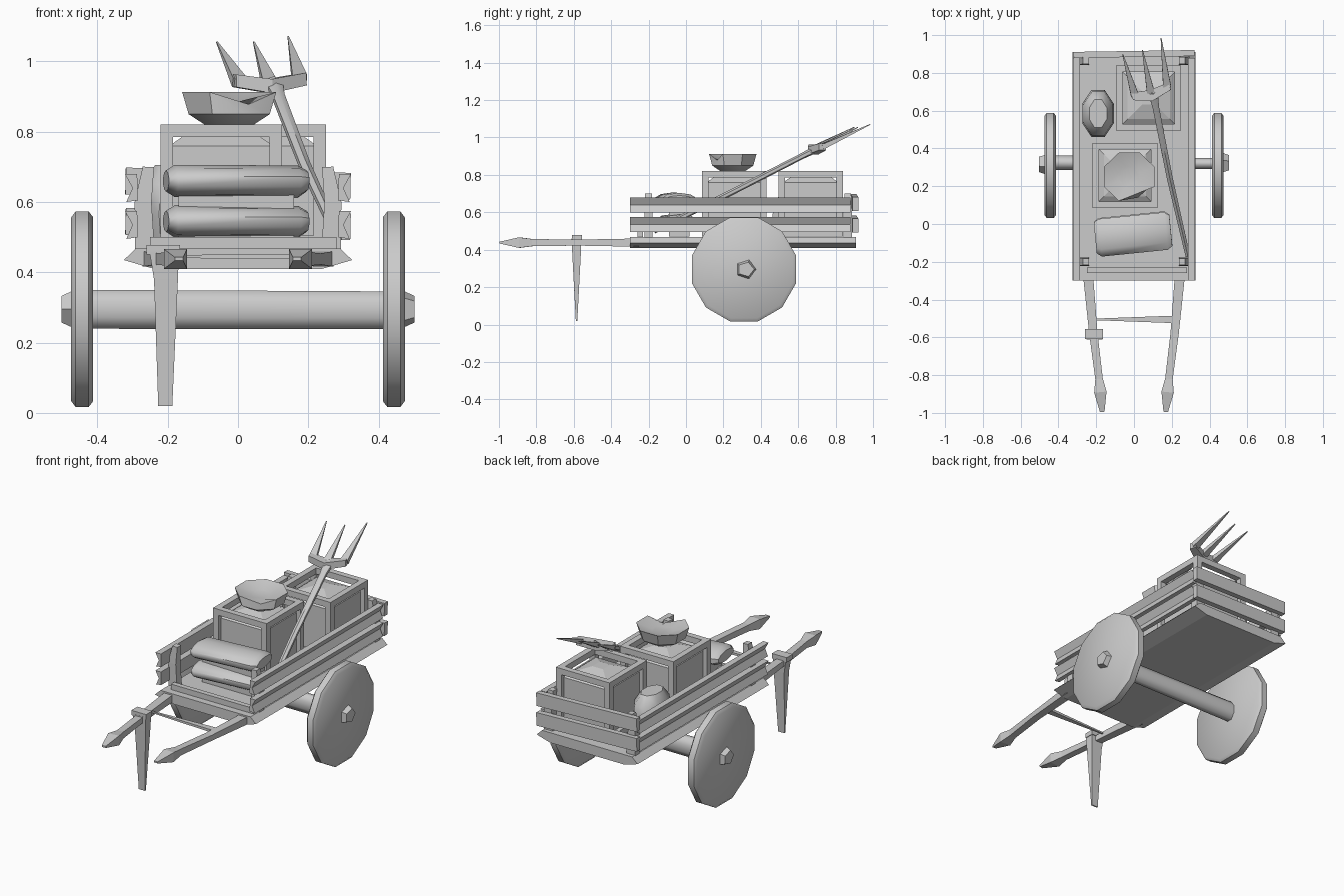
import bpy, bmesh, math
from mathutils import Vector

if "Cube" in bpy.data.objects:
    bpy.data.objects.remove(bpy.data.objects["Cube"], do_unlink=True)

grey = bpy.data.materials.new("plain_grey")
grey.use_nodes = True
grey.diffuse_color = (0.6, 0.6, 0.6, 1)
grey.node_tree.nodes["Principled BSDF"].inputs["Base Color"].default_value = (0.6, 0.6, 0.6, 1)


def finish(name, bm, angle=0):
    bmesh.ops.recalc_face_normals(bm, faces=bm.faces)
    mesh = bpy.data.meshes.new(name)
    bm.to_mesh(mesh)
    bm.free()
    mesh.materials.append(grey)
    ob = bpy.data.objects.new(name, mesh)
    bpy.context.collection.objects.link(ob)
    if angle:
        bpy.ops.object.select_all(action='DESELECT')
        ob.select_set(True)
        bpy.context.view_layer.objects.active = ob
        bpy.ops.object.shade_smooth_by_angle(angle=math.radians(angle))
    return ob


def add_box(bm, x, y, z):
    verts = bmesh.ops.create_cube(bm, size=1)["verts"]
    for v in verts:
        v.co = Vector([(r[0] + r[1]) / 2 + c * (r[1] - r[0]) for r, c in zip((x, y, z), v.co)])


def box(name, x, y, z):
    bm = bmesh.new()
    add_box(bm, x, y, z)
    return finish(name, bm)


def tube(name, stations, sides=4, angle=0):
    """Loft through stations of (x, y, z, half width, half height)."""
    bm = bmesh.new()
    d = (Vector(stations[-1][:3]) - Vector(stations[0][:3])).normalized()
    side = d.cross(Vector((0, 1, 0) if abs(d.z) > 0.9 else (0, 0, 1))).normalized()
    up = side.cross(d)
    grow = 1 / math.cos(math.pi / sides) if sides == 4 else 1
    rings = []
    for x, y, z, a, b in stations:
        ring = []
        for i in range(sides):
            t = math.tau * (i + 0.5) / sides
            ring.append(bm.verts.new(Vector((x, y, z)) + grow * (side * a * math.cos(t) + up * b * math.sin(t))))
        rings.append(ring)
    for r, s in zip(rings, rings[1:]):
        for i in range(sides):
            j = (i + 1) % sides
            bm.faces.new((r[i], r[j], s[j], s[i]))
    bm.faces.new(rings[0])
    bm.faces.new(rings[-1])
    return finish(name, bm, angle)


def prism(name, profile, y0, y1):
    """Extrude an x-z profile along y."""
    bm = bmesh.new()
    f = bm.faces.new([bm.verts.new((x, y0, z)) for x, z in profile])
    ext = bmesh.ops.extrude_face_region(bm, geom=[f])
    for v in ext["geom"]:
        if isinstance(v, bmesh.types.BMVert):
            v.co.y = y1
    return finish(name, bm)


# Bed with sloping flanks, and a raised front sill
prism("bed", [(-0.24, 0.41), (0.24, 0.41), (0.325, 0.435), (0.29, 0.468), (-0.29, 0.468), (-0.325, 0.435)], -0.3, 0.91)
box("front_sill", (-0.25, 0.28), (-0.26, -0.23), (0.465, 0.5))

for s, label in ((-1, "right"), (1, "left")):
    # Shaft with spearhead grip
    tube(label + "_shaft", [(s * 0.245, -0.25, 0.438, 0.027, 0.022), (s * 0.215, -0.58, 0.438, 0.022, 0.016),
                            (s * 0.185, -0.82, 0.438, 0.02, 0.019), (s * 0.178, -0.89, 0.438, 0.033, 0.028),
                            (s * 0.168, -0.995, 0.438, 0.012, 0.005)])
    # Wheel, hub end
    tube(label + "_wheel", [(s * 0.413, 0.31, 0.295, 0.272, 0.272), (s * 0.425, 0.31, 0.295, 0.288, 0.288),
                            (s * 0.462, 0.31, 0.295, 0.288, 0.288), (s * 0.475, 0.31, 0.295, 0.27, 0.27)], 12, 50)
    tube(label + "_hub", [(s * 0.46, 0.32, 0.295, 0.06, 0.06), (s * 0.502, 0.32, 0.295, 0.045, 0.04)], 5)
    # Side rails: channels with a fold facing outwards
    for row, z in (("lower", 0.5), ("upper", 0.605)):
        prism(f"{label}_{row}_rail", [(s * 0.285, z), (s * 0.318, z - 0.005), (s * 0.3, z + 0.035),
                                      (s * 0.322, z + 0.075), (s * 0.287, z + 0.075)], -0.3, 0.88)
    # Posts
    for end, y in (("front", -0.2), ("back", 0.865)):
        tube(f"{label}_{end}_post", [(s * 0.265, y, 0.46, 0.028, 0.022), (s * 0.27, y, 0.6, 0.024, 0.022),
                                     (s * 0.255, y, 0.7, 0.016, 0.018)])

# Tail rails
for row, z in (("lower", 0.5), ("upper", 0.615)):
    tube(row + "_tail_rail", [(-0.32, 0.895, z + 0.045, 0.016, 0.038), (0.32, 0.905, z + 0.03, 0.016, 0.038)])

# Axle
tube("axle", [(-0.45, 0.325, 0.295, 0.042, 0.06), (0.45, 0.32, 0.292, 0.03, 0.058)], 8, 60)

# Prop leg with collar, and the cross cord
tube("prop_leg", [(-0.21, -0.585, 0.46, 0.042, 0.026), (-0.205, -0.585, 0.38, 0.034, 0.023),
                  (-0.207, -0.585, 0.02, 0.02, 0.004)])
box("prop_collar", (-0.26, -0.165), (-0.61, -0.555), (0.45, 0.478))
tube("cross_cord", [(-0.21, -0.505, 0.445, 0.004, 0.004), (0.22, -0.505, 0.445, 0.02, 0.008)])


def crate(name, x0, y0, size=0.345, z0=0.47, z1=0.82, bar=0.035):
    x1, y1 = x0 + size, y0 + size
    bm = bmesh.new()
    xs, ys, zs = [((a, a + bar), (b - bar, b)) for a, b in ((x0, x1), (y0, y1), (z0, z1))]
    for x in xs:
        for y in ys:
            add_box(bm, x, y, (z0, z1))
        for z in zs:
            add_box(bm, x, (y0 + bar, y1 - bar), z)
    for y in ys:
        for z in zs:
            add_box(bm, (x0 + bar, x1 - bar), y, z)
    finish(name + "_frame", bm)
    # Bulging load inside the frame
    cx, cy, h = x0 + size / 2, y0 + size / 2, size / 2
    tube(name + "_load", [(cx, cy, z0 + 0.01, h - 0.025, h - 0.025), (cx, cy, z1 - 0.06, h - 0.025, h - 0.025),
                          (cx, cy, z1 - 0.035, h * 0.65, h * 0.65), (cx, cy, z1 - 0.01, h * 0.2, h * 0.2)])


crate("front_crate", -0.22, 0.085)
crate("back_crate", -0.095, 0.495)

# Faceted basin on the front crate, with a sunken top and a notch in the rim
bm = bmesh.new()
rings = []
for r, z in ((0.075, 0.82), (0.125, 0.85), (0.145, 0.913), (0.06, 0.885)):
    ring = []
    for i in range(8):
        t = math.tau * (i + 0.5) / 8
        dip = 0.05 if i == 6 and z > 0.9 else 0
        ring.append(bm.verts.new((-0.025 + r * math.cos(t), 0.25 + (r - dip) * 0.95 * math.sin(t), z - dip * 0.7)))
    rings.append(ring)
for a, b in zip(rings, rings[1:]):
    for i in range(8):
        bm.faces.new((a[i], a[i - 1], b[i - 1], b[i]))
bm.faces.new(rings[0])
bm.faces.new(rings[-1])
finish("basin", bm, 35)

# Rolled sacks at the front
for name, z, y in (("lower_roll", 0.545, -0.05), ("upper_roll", 0.66, -0.055)):
    tube(name, [(-0.205, y - 0.02, z, 0.085, 0.03), (-0.18, y - 0.018, z, 0.105, 0.046),
                (0.17, y + 0.018, z - 0.002, 0.105, 0.046), (0.195, y + 0.02, z, 0.085, 0.03)], 10, 50)
box("roll_packing", (-0.17, 0.16), (-0.09, 0.02), (0.47, 0.64))

# Upright sack beside the crates
tube("upright_sack", [(-0.19, 0.585, 0.47, 0.075, 0.115), (-0.19, 0.585, 0.56, 0.09, 0.135),
                      (-0.19, 0.585, 0.65, 0.085, 0.125), (-0.19, 0.585, 0.705, 0.05, 0.08)], 8, 50)

# Pitchfork
tube("fork_handle", [(0.285, -0.17, 0.5, 0.014, 0.014), (0.19, 0.24, 0.705, 0.018, 0.016),
                     (0.115, 0.62, 0.9, 0.02, 0.016), (0.1, 0.7, 0.94, 0.03, 0.02)], 6, 50)
tube("fork_crossbar", [(-0.01, 0.675, 0.945, 0.02, 0.018), (0.09, 0.68, 0.93, 0.03, 0.02),
                       (0.19, 0.73, 0.95, 0.02, 0.018)])
for name, base, tip in (("right", (0.005, 0.68, 0.94), (-0.06, 0.9, 1.055)),
                        ("middle", (0.09, 0.69, 0.935), (0.045, 0.92, 1.055)),
                        ("left", (0.175, 0.73, 0.95), (0.143, 0.985, 1.07))):
    tube(name + "_tine", [(*base, 0.021, 0.014), (*tip, 0.002, 0.002)])
